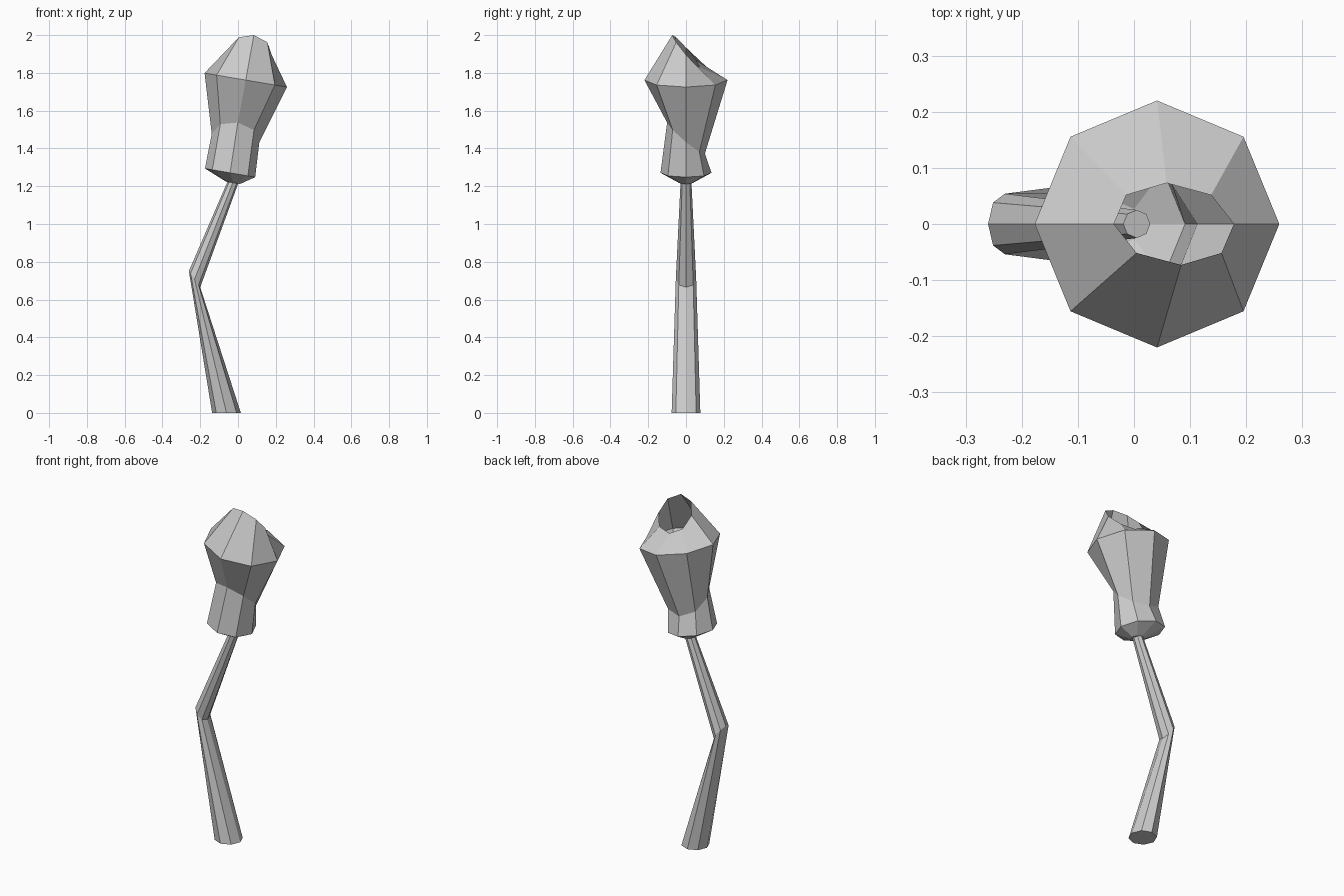
import bpy
import bmesh
from math import cos, sin, tau
from mathutils import Vector

if "Cube" in bpy.data.objects:
    bpy.data.objects.remove(bpy.data.objects["Cube"])

SIDES = 8


def loft(name, rings, cap_start=True, cap_end=True):
    """Skin tilted octagons, each given as centre, right axis and back axis."""
    bm = bmesh.new()
    loops = []
    for centre, right, back in rings:
        c, u, v = Vector(centre), Vector(right), Vector(back)
        loops.append([bm.verts.new(c + u * cos(tau * k / SIDES) + v * sin(tau * k / SIDES))
                      for k in range(SIDES)])
    for low, high in zip(loops, loops[1:]):
        for k in range(SIDES):
            n = (k + 1) % SIDES
            bm.faces.new((low[k], low[n], high[n], high[k]))
    if cap_start:
        bm.faces.new(loops[0][::-1])
    if cap_end:
        bm.faces.new(loops[-1])
    mesh = bpy.data.meshes.new(name)
    bm.to_mesh(mesh)
    bm.free()
    obj = bpy.data.objects.new(name, mesh)
    bpy.context.collection.objects.link(obj)
    return obj


# Bent, tapering stem whose tip ends inside the bud
loft("stem", [
    ((-0.061, 0, 0), (0.076, 0, 0), (0, 0.076, 0)),
    ((-0.23, 0, 0.708), (0.03, 0, -0.043), (0, 0.054, 0)),
    ((0.005, 0, 1.30), (0.024, 0, -0.009), (0, 0.025, 0)),
])

# Hollow flower bud: base, lower bulge, slanted neck, widest ring, slanted open rim
loft("bud", [
    ((-0.026, 0, 1.218), (0.037, 0, -0.006), (0, 0.038, 0)),
    ((-0.042, 0, 1.271), (0.133, 0, -0.023), (0, 0.135, 0)),
    ((-0.013, 0, 1.455), (0.126, 0, -0.022), (-0.012, 0.1, -0.082)),
    ((0.041, 0, 1.762), (0.218, 0, -0.037), (0, 0.22, 0)),
    ((0.071, 0, 1.915), (0.107, 0, -0.019), (-0.013, 0.073, -0.085)),
], cap_end=False)
